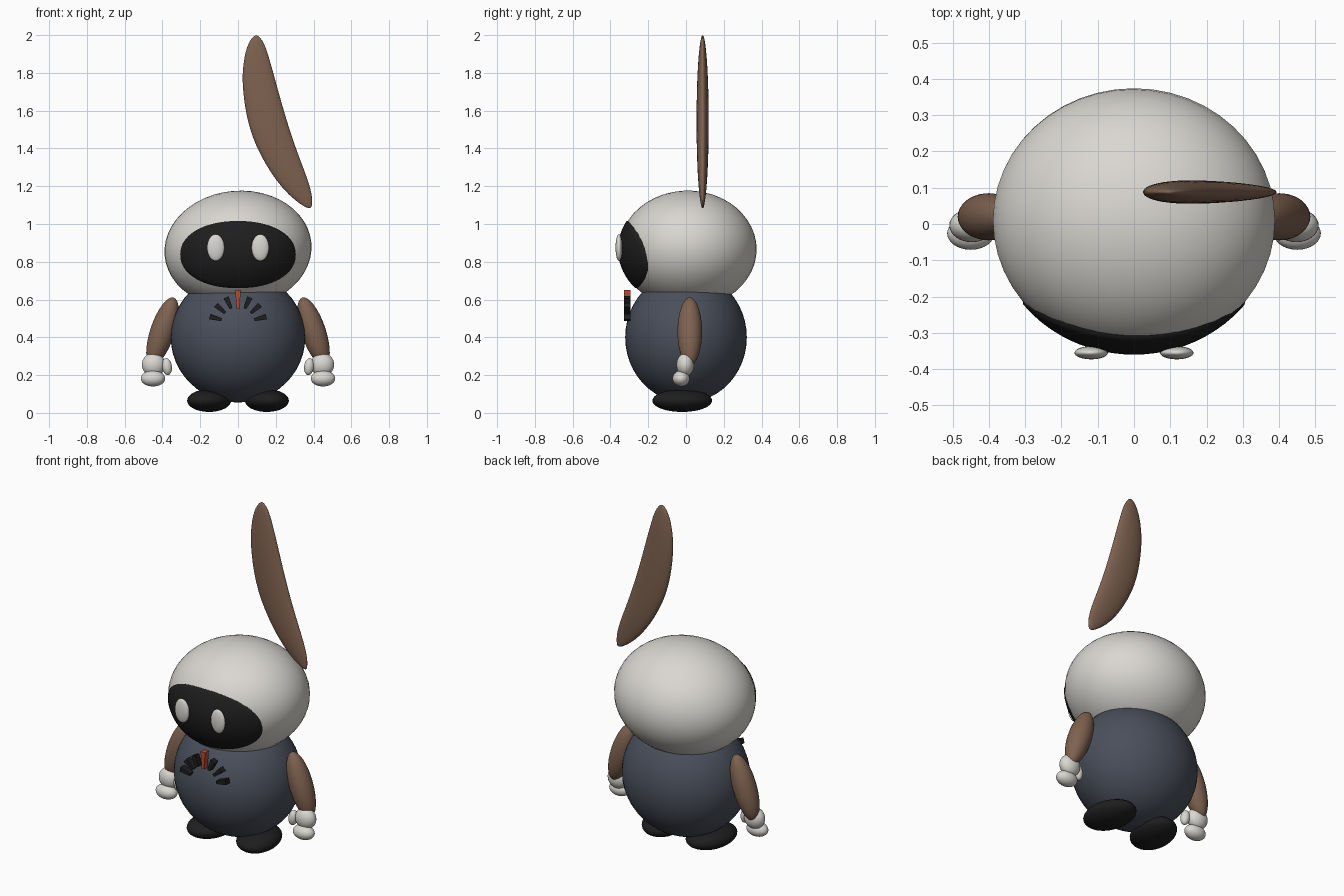
import bpy, bmesh, math
from mathutils import Matrix, Vector

if "Cube" in bpy.data.objects:
    bpy.data.objects.remove(bpy.data.objects["Cube"])


def mat(name, rgb):
    m = bpy.data.materials.new(name)
    m.diffuse_color = (*rgb, 1)
    m.use_nodes = True
    m.node_tree.nodes["Principled BSDF"].inputs["Base Color"].default_value = m.diffuse_color
    return m


WHITE = mat("warm_white", (0.70, 0.68, 0.64))
NAVY = mat("slate_blue", (0.068, 0.078, 0.105))
BROWN = mat("brown", (0.21, 0.122, 0.08))
BLACK = mat("black", (0.013, 0.013, 0.013))
RED = mat("orange_red", (0.50, 0.07, 0.03))


def finish(name, bm, material, smooth=True):
    bmesh.ops.recalc_face_normals(bm, faces=bm.faces)
    me = bpy.data.meshes.new(name)
    bm.to_mesh(me)
    bm.free()
    me.materials.append(material)
    for p in me.polygons:
        p.use_smooth = smooth
    ob = bpy.data.objects.new(name, me)
    bpy.context.collection.objects.link(ob)
    return ob


def ellipsoid(name, loc, radii, material, rot=(0, 0, 0), seg=32):
    bm = bmesh.new()
    bmesh.ops.create_uvsphere(bm, u_segments=seg, v_segments=seg // 2, radius=1)
    bmesh.ops.scale(bm, vec=radii, verts=bm.verts)
    ob = finish(name, bm, material)
    ob.location = loc
    ob.rotation_euler = rot
    return ob


# Head and body
HC = Vector((0, 0.01, 0.866))
HR = Vector((0.39, 0.364, 0.31))
TILT = math.radians(5)
ellipsoid("head", HC, HR, WHITE, (0, -TILT, 0), 48)
ellipsoid("body", (0, 0, 0.40), (0.356, 0.322, 0.345), NAVY, seg=48)


# Dark face panel: a thin plate following the front of the head
def head_front(x, z):
    dx, dz = x - HC.x, z - HC.z
    lx = dx * math.cos(TILT) + dz * math.sin(TILT)
    lz = -dx * math.sin(TILT) + dz * math.cos(TILT)
    k = 1 - (lx / HR.x) ** 2 - (lz / HR.z) ** 2
    return HC.y - HR.y * math.sqrt(max(k, 0))


def rounded(v):
    return math.copysign(abs(v) ** 0.93, v)


bm = bmesh.new()
N, RINGS = 56, 12
centre = bm.verts.new((0, head_front(0, 0.838) - 0.006, 0.838))
prev = None
for r in range(1, RINGS + 2):
    f = min(r, RINGS) / RINGS
    lift = -0.006 if r <= RINGS else 0.012   # last ring tucks into the head
    ring = []
    for i in range(N):
        a = 2 * math.pi * i / N
        x = 0.306 * f * rounded(math.cos(a))
        z = 0.838 + 0.178 * f * rounded(math.sin(a))
        ring.append(bm.verts.new((x, head_front(x, z) + lift, z)))
    for i in range(N):
        j = (i + 1) % N
        if prev:
            bm.faces.new((prev[i], prev[j], ring[j], ring[i]))
        else:
            bm.faces.new((centre, ring[j], ring[i]))
    prev = ring
face = finish("face_panel", bm, BLACK)
# open shell: make sure it faces forward
if face.data.polygons[0].normal.y > 0:
    face.data.flip_normals()

# Paired parts
for s, side in ((-1, "left"), (1, "right")):
    ellipsoid(f"{side}_eye", (s * 0.118, -0.355, 0.875), (0.046, 0.018, 0.071), WHITE)
    ellipsoid(f"{side}_arm", (s * 0.40, 0.02, 0.43), (0.065, 0.065, 0.19), BROWN,
              (0, -s * math.radians(18.4), 0))
    ellipsoid(f"{side}_palm", (s * 0.447, -0.004, 0.255), (0.062, 0.046, 0.062), WHITE)
    ellipsoid(f"{side}_fingers", (s * 0.450, -0.026, 0.182), (0.065, 0.045, 0.042), WHITE)
    ellipsoid(f"{side}_thumb", (s * 0.376, -0.02, 0.245), (0.026, 0.026, 0.045), WHITE,
              (0, s * math.radians(8), 0))
    ellipsoid(f"{side}_foot", (s * 0.153, -0.02, 0.065), (0.115, 0.16, 0.06), BLACK,
              (0, 0, s * math.radians(10)))

# Single ear: lofted flat ellipses (height, left edge, right edge)
STATIONS = [(1.083, .370, .387), (1.10, .337, .393), (1.15, .270, .395),
            (1.235, .197, .371), (1.32, .143, .338), (1.42, .090, .301),
            (1.52, .056, .268), (1.62, .035, .238), (1.72, .024, .210),
            (1.79, .022, .191), (1.87, .030, .168), (1.93, .044, .150),
            (1.975, .064, .129), (2.0, .088, .104)]
bm = bmesh.new()
M = 20
rings = []
for z, xl, xr in STATIONS:
    t = 0.033 * math.sqrt(max(0.02, 1 - ((z - 1.5415) / 0.4585) ** 2))
    rings.append([bm.verts.new(((xl + xr) / 2 + (xr - xl) / 2 * math.cos(2 * math.pi * i / M),
                                0.088 + t * math.sin(2 * math.pi * i / M), z))
                  for i in range(M)])
for a, b in zip(rings, rings[1:]):
    for i in range(M):
        j = (i + 1) % M
        bm.faces.new((a[i], a[j], b[j], b[i]))
bm.faces.new(rings[0])
bm.faces.new(rings[-1])
ear = finish("ear", bm, BROWN)
sub = ear.modifiers.new("smooth", 'SUBSURF')
sub.levels = sub.render_levels = 1


# Fan of tapered bars in front of the chest
def bar(name, angle, r0, r1, w0, w1, material):
    bm = bmesh.new()
    bmesh.ops.create_cube(bm, size=1)
    for v in bm.verts:
        outer = v.co.z > 0
        v.co.x *= w1 if outer else w0
        v.co.y *= 0.035
        v.co.z = r1 if outer else r0
    bmesh.ops.transform(bm, verts=bm.verts, matrix=Matrix.Translation((0, -0.312, 0.47))
                        @ Matrix.Rotation(math.radians(angle), 4, 'Y'))
    finish(name, bm, material, False)


bar("centre_bar", 0, 0.08, 0.18, 0.014, 0.03, RED)
for s, side in ((-1, "left"), (1, "right")):
    for k, ang in enumerate((24, 49, 75)):
        bar(f"{side}_bar_{k + 1}", s * ang, 0.09, 0.155, 0.016, 0.03, BLACK)
